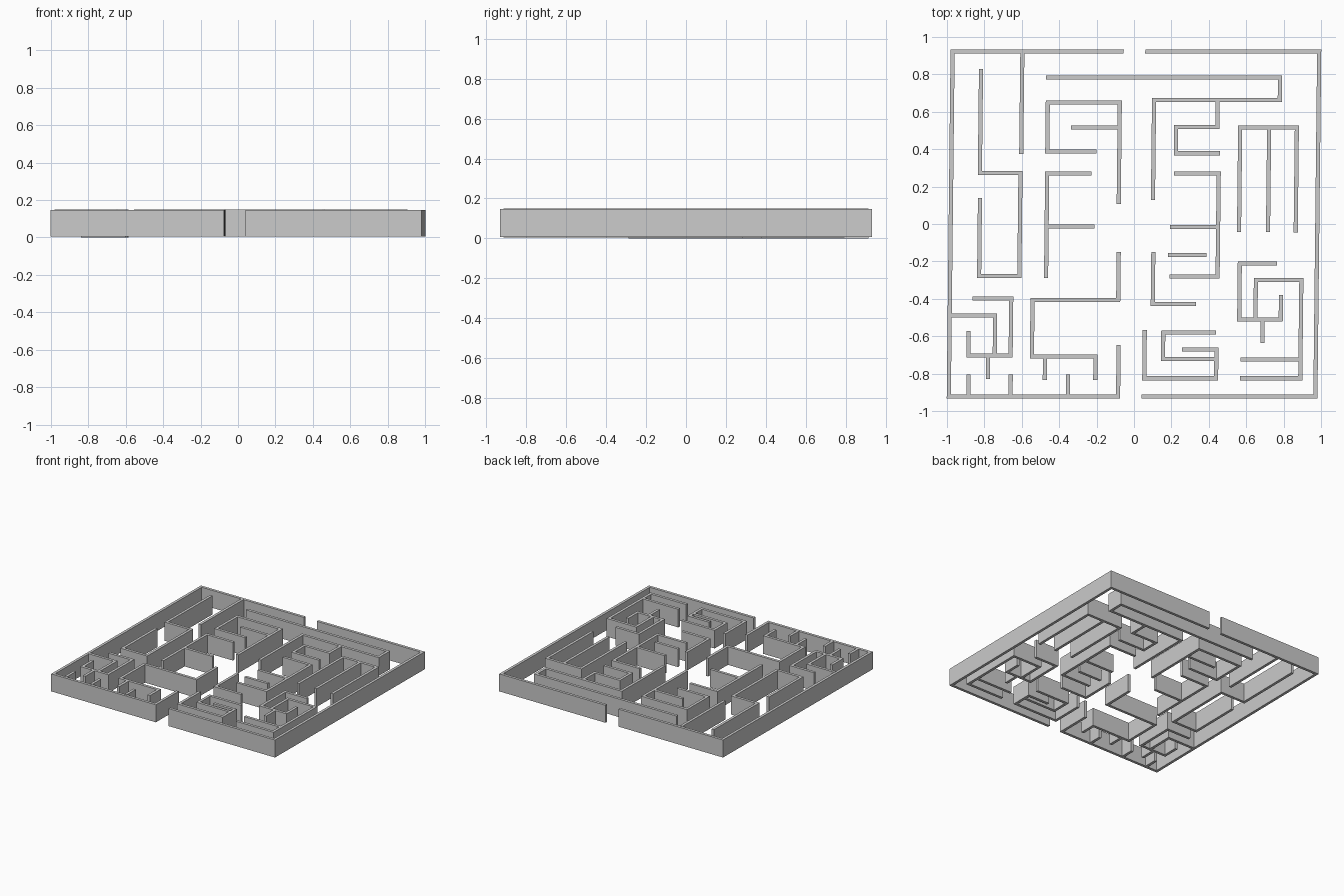
import bpy, bmesh
from mathutils import Vector

H = 0.011       # half wall thickness
SHEAR = 0.011   # the plan leans slightly along x


def wall_group(name, paths, z0=0.004, z1=0.149):
    """Build one object of mitred, flat-topped walls from plan paths."""
    bm = bmesh.new()
    for path in paths:
        p = [Vector(q) for q in path]
        normals = []
        for a, b in zip(p, p[1:]):
            d = (b - a).normalized()
            normals.append(Vector((-d.y, d.x)) * H)
        left, right = [], []
        for i, q in enumerate(p):
            if i == 0:
                n = normals[0]
            elif i == len(p) - 1:
                n = normals[-1]
            else:
                n = normals[i - 1] + normals[i]
            left.append(q + n)
            right.append(q - n)

        def vert(q, z):
            return bm.verts.new((q.x + SHEAR * q.y, q.y, z))
        rings = [[vert(l, z0), vert(r, z0), vert(r, z1), vert(l, z1)]
                 for l, r in zip(left, right)]
        for a, b in zip(rings, rings[1:]):
            for k in range(4):
                m = (k + 1) % 4
                bm.faces.new((a[k], a[m], b[m], b[k]))
        bm.faces.new(rings[0])
        bm.faces.new(rings[-1])
    bmesh.ops.recalc_face_normals(bm, faces=bm.faces)
    mesh = bpy.data.meshes.new(name)
    bm.to_mesh(mesh)
    bm.free()
    ob = bpy.data.objects.new(name, mesh)
    bpy.context.collection.objects.link(ob)


# outer enclosure with an opening front and back
wall_group("outer_walls", [
    [(-.065, .922), (-.98, .922), (-.98, -.922), (-.075, -.922), (-.075, -.647)],
    [(.05, .922), (.98, .922), (.98, -.922), (.05, -.922)],
], 0.006, 0.146)

# west corridor
wall_group("west_walls", [
    [(-.827, .83), (-.827, .272), (-.61, .272), (-.61, -.278),
     (-.825, -.278), (-.825, .14)],
    [(-.607, .915), (-.607, .375)],
], 0.0, 0.149)

# north-west block
wall_group("north_west_walls", [
    [(-.205, .388), (-.468, .388), (-.468, .65), (-.083, .65), (-.083, .108)],
    [(-.342, .516), (-.09, .516)],
    [(-.23, .27), (-.467, .27), (-.467, -.288)],
    [(-.46, -.013), (-.21, -.013)],
])

# north-east hook and the comb-like turns under it
wall_group("north_east_walls", [
    [(-.48, .783), (.772, .783), (.772, .663), (.10, .663), (.10, .128)],
    [(.44, .655), (.44, .518), (.22, .518), (.22, .378), (.455, .378)],
    [(.212, .27), (.45, .27), (.45, -.28), (.193, -.28)],
    [(.193, -.016), (.443, -.016)],
    [(.183, -.166), (.389, -.166)],
    [(.105, -.15), (.105, -.428), (.337, -.428)],
])

# three-pronged fork on the east side
wall_group("east_fork_walls", [
    [(.562, -.043), (.562, .516), (.865, .516), (.865, -.046)],
    [(.717, .51), (.717, -.043)],
])

# south-west block
wall_group("south_west_walls", [
    [(-.08, -.15), (-.08, -.406), (-.538, -.406), (-.538, -.708),
     (-.198, -.708), (-.198, -.834)],
    [(-.468, -.715), (-.468, -.834)],
    [(-.858, -.398), (-.652, -.398), (-.652, -.703), (-.878, -.703), (-.878, -.572)],
    [(-.975, -.489), (-.737, -.489), (-.737, -.695)],
    [(-.772, -.71), (-.772, -.83)],
])

# short stubs standing on the front wall
wall_group("front_stubs", [[(x, -.915), (x, -.805)] for x in (-.875, -.65, -.343)])

# south-east spirals
wall_group("south_east_walls", [
    [(.768, -.211), (.568, -.211), (.568, -.51), (.79, -.51), (.79, -.38)],
    [(.655, -.503), (.655, -.30), (.898, -.30), (.898, -.825), (.577, -.825)],
    [(.577, -.725), (.89, -.725)],
    [(.693, -.517), (.693, -.636)],
    [(.064, -.567), (.064, -.825), (.448, -.825), (.448, -.671), (.264, -.671)],
    [(.446, -.58), (.163, -.58), (.163, -.722), (.44, -.722)],
])
